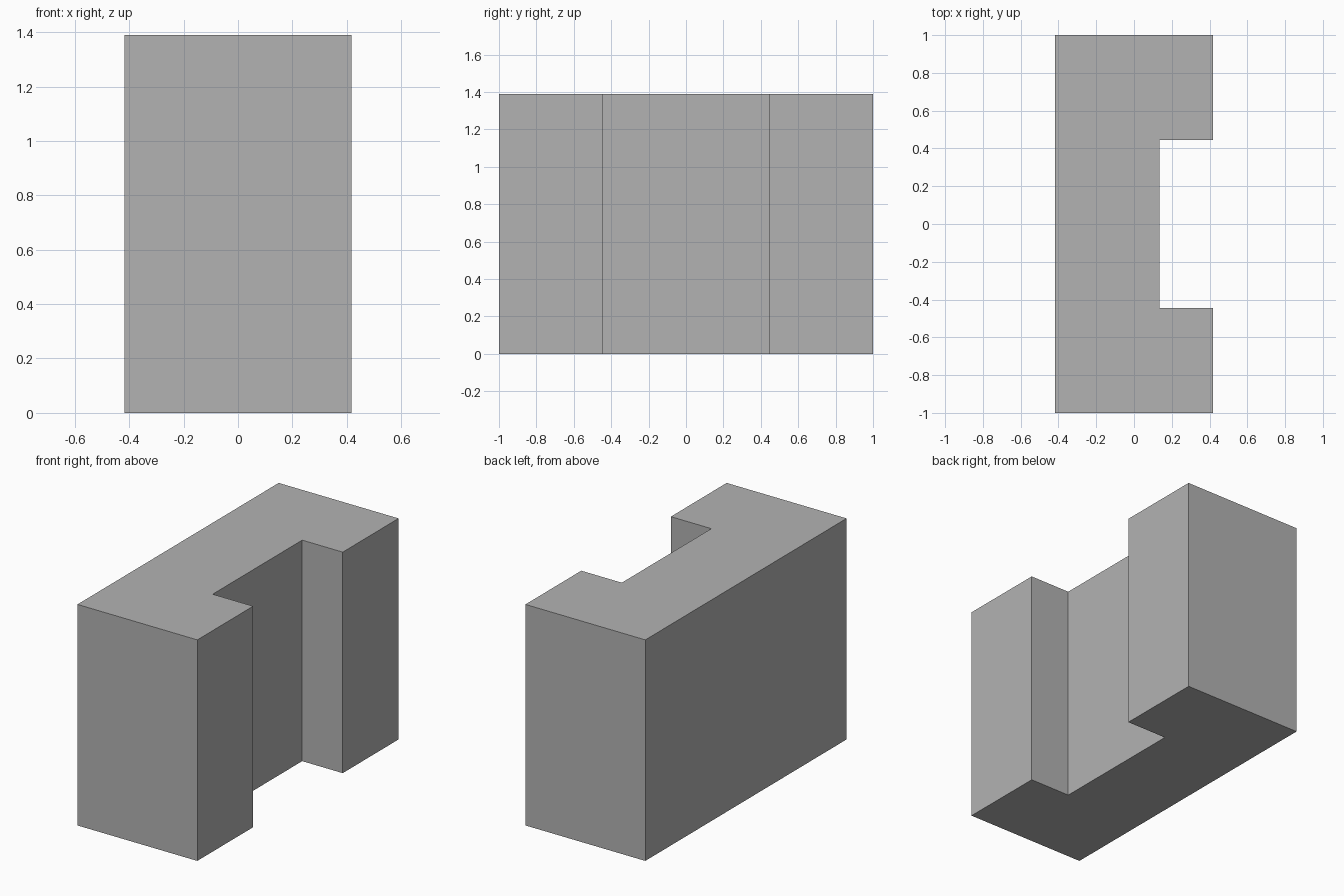
import bpy
import bmesh

cube = bpy.data.objects.get("Cube")
if cube:
    bpy.data.objects.remove(cube, do_unlink=True)

HALF_X, HALF_Y, HEIGHT = 0.417, 1.0, 1.39
NOTCH_X, NOTCH_Y = 0.135, 0.445

# Plain grey material
grey = bpy.data.materials.new("plain_grey")
grey.use_nodes = True
colour = (0.45, 0.45, 0.45, 1)
grey.diffuse_color = colour
grey.node_tree.nodes["Principled BSDF"].inputs["Base Color"].default_value = colour

# C-shaped outline: one half, then its mirror across y
half = [(-HALF_X, -HALF_Y), (HALF_X, -HALF_Y), (HALF_X, -NOTCH_Y), (NOTCH_X, -NOTCH_Y)]
outline = half + [(x, -y) for x, y in reversed(half)]

# Extrude the outline into a solid block
bm = bmesh.new()
base = bm.faces.new([bm.verts.new((x, y, 0)) for x, y in outline])
result = bmesh.ops.extrude_face_region(bm, geom=[base], use_keep_orig=True)
top = [v for v in result["geom"] if isinstance(v, bmesh.types.BMVert)]
bmesh.ops.translate(bm, verts=top, vec=(0, 0, HEIGHT))
bmesh.ops.recalc_face_normals(bm, faces=bm.faces)

mesh = bpy.data.meshes.new("notched_block")
bm.to_mesh(mesh)
bm.free()
mesh.materials.append(grey)
block = bpy.data.objects.new("notched_block", mesh)
bpy.context.collection.objects.link(block)
